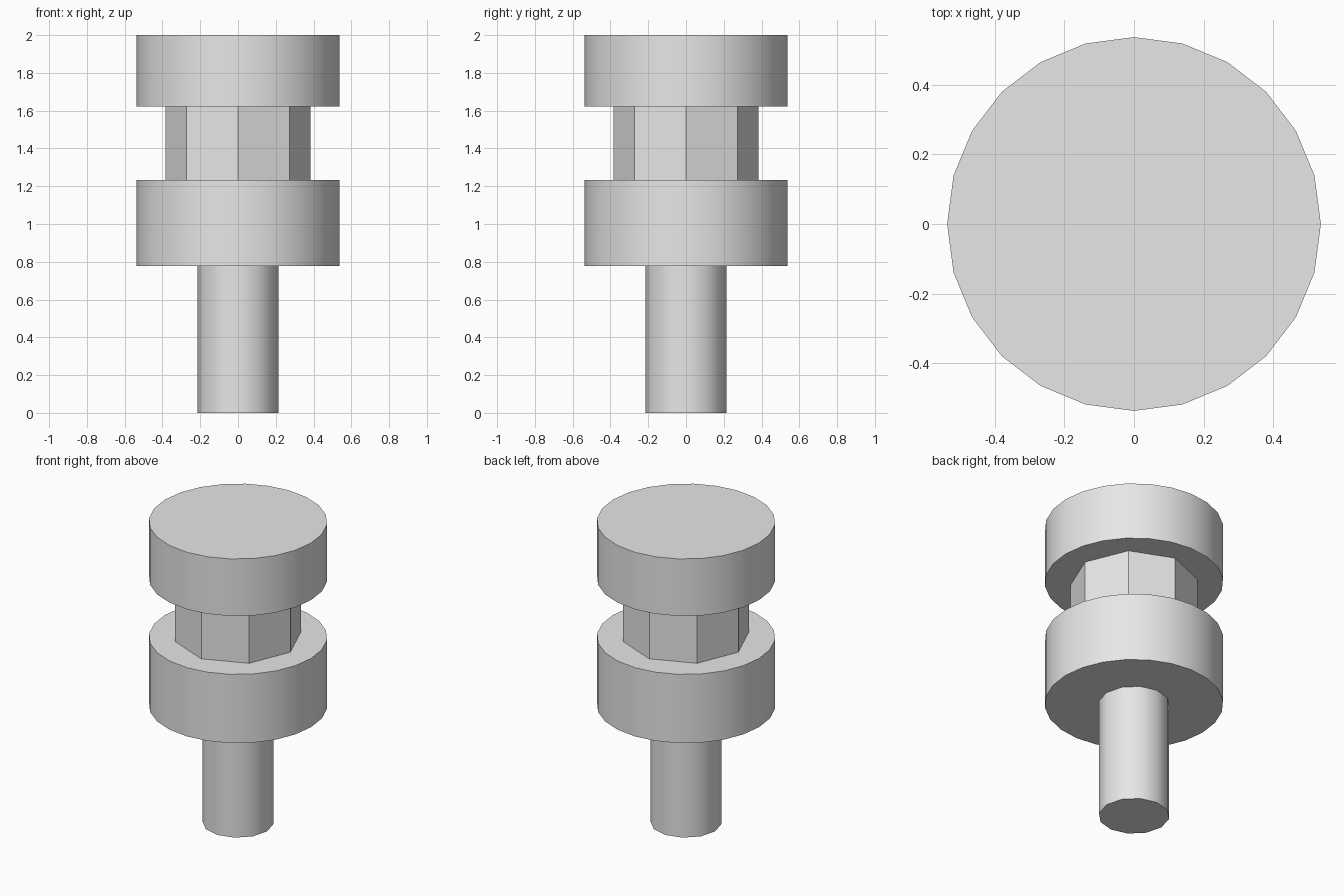
import bpy
import math

cube = bpy.data.objects.get("Cube")
if cube:
    bpy.data.objects.remove(cube, do_unlink=True)

# One plain grey for the whole fitting
grey = bpy.data.materials.new("plain_grey")
grey.use_nodes = True
colour = (0.8, 0.8, 0.8, 1.0)
grey.diffuse_color = colour
grey.node_tree.nodes["Principled BSDF"].inputs["Base Color"].default_value = colour


def cylinder(name, sides, radius, bottom, top):
    """Upright prism with corners on the x and y axes."""
    bpy.ops.mesh.primitive_cylinder_add(
        vertices=sides, radius=radius, depth=top - bottom,
        location=(0, 0, (bottom + top) / 2))
    part = bpy.context.object
    part.name = name
    part.data.materials.append(grey)
    bpy.ops.object.shade_smooth_by_angle(angle=math.radians(35))
    return part


# Stem, two round collars and the eight-sided neck between them
cylinder("stem", 12, 0.214, 0.0, 0.778)
cylinder("lower_collar", 24, 0.537, 0.778, 1.234)
cylinder("octagonal_neck", 8, 0.384, 1.234, 1.621)
cylinder("upper_collar", 24, 0.537, 1.621, 2.0)
